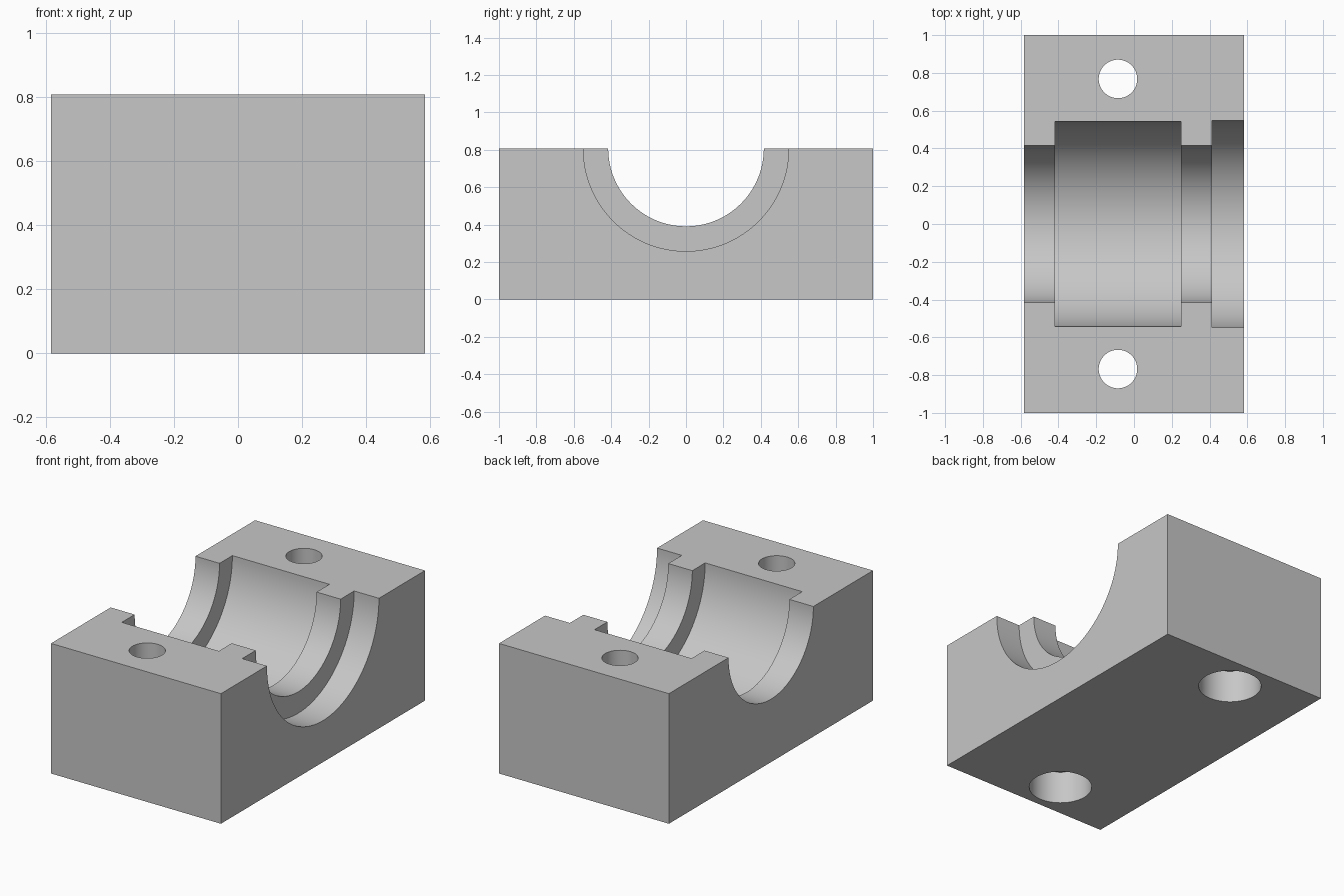
import bpy, bmesh, math
from mathutils import Matrix

default = bpy.data.objects.get("Cube")
if default:
    bpy.data.objects.remove(default, do_unlink=True)

LENGTH, WIDTH, HEIGHT = 2.0, 1.166, 0.807
HALF_W = WIDTH / 2
BOLT_X, BOLT_Y = -0.085, 0.768

# Single grey material
grey = bpy.data.materials.new("light grey")
grey.use_nodes = True
colour = (0.57, 0.57, 0.57, 1)
grey.diffuse_color = colour
grey.node_tree.nodes["Principled BSDF"].inputs["Base Color"].default_value = colour


def add_object(name, bm):
    mesh = bpy.data.meshes.new(name)
    bm.to_mesh(mesh)
    bm.free()
    mesh.materials.append(grey)
    obj = bpy.data.objects.new(name, mesh)
    bpy.context.collection.objects.link(obj)
    return obj


def turned_cutter(name, profile, placement, steps=128):
    """Revolve (radius, height) points around local z, then place the solid."""
    bm = bmesh.new()
    points = [(0, profile[0][1])] + profile + [(0, profile[-1][1])]
    verts = [bm.verts.new((r, 0, h)) for r, h in points]
    edges = [bm.edges.new(pair) for pair in zip(verts, verts[1:])]
    bmesh.ops.spin(bm, geom=verts + edges, cent=(0, 0, 0), axis=(0, 0, 1),
                   angle=math.tau, steps=steps)
    bmesh.ops.remove_doubles(bm, verts=bm.verts, dist=0.0001)
    bmesh.ops.transform(bm, matrix=placement, verts=bm.verts)
    bmesh.ops.recalc_face_normals(bm, faces=bm.faces)
    obj = add_object(name, bm)
    obj.hide_render = True
    return obj


# Solid block
bm = bmesh.new()
bmesh.ops.create_cube(bm, size=1)
bmesh.ops.scale(bm, vec=(WIDTH, LENGTH, HEIGHT), verts=bm.verts)
bmesh.ops.translate(bm, vec=(0, 0, HEIGHT / 2), verts=bm.verts)
block = add_object("bearing_block", bm)

# Stepped half-round bore running along x: lip, seat, rib, open recess
LIP, SEAT, RECESS = 0.416, 0.542, 0.549
bore = [(LIP, -HALF_W - 0.1), (LIP, -0.418), (SEAT, -0.418), (SEAT, 0.248),
        (LIP, 0.248), (LIP, 0.413), (RECESS, 0.413), (RECESS, HALF_W + 0.1)]
along_x = Matrix.Translation((0, 0, HEIGHT)) @ Matrix.Rotation(math.pi / 2, 4, "Y")
cutters = [turned_cutter("bore_cutter", bore, along_x)]

# Bolt holes, counterbored from below
bolt = [(0.182, -0.1), (0.182, 0.205), (0.102, 0.205), (0.102, HEIGHT + 0.1)]
for side, label in ((-1, "front"), (1, "back")):
    place = Matrix.Translation((BOLT_X, side * BOLT_Y, 0))
    cutters.append(turned_cutter(label + "_bolt_cutter", bolt, place, 64))

# Cut the block and discard the cutters
bpy.ops.object.select_all(action="DESELECT")
bpy.context.view_layer.objects.active = block
block.select_set(True)
for cutter in cutters:
    mod = block.modifiers.new(cutter.name, "BOOLEAN")
    mod.operation = "DIFFERENCE"
    mod.solver = "EXACT"
    mod.object = cutter
    bpy.ops.object.modifier_apply(modifier=mod.name)
    bpy.data.objects.remove(cutter, do_unlink=True)

# Smooth bores with crisp edges
bpy.ops.object.shade_smooth_by_angle(angle=math.radians(30))
